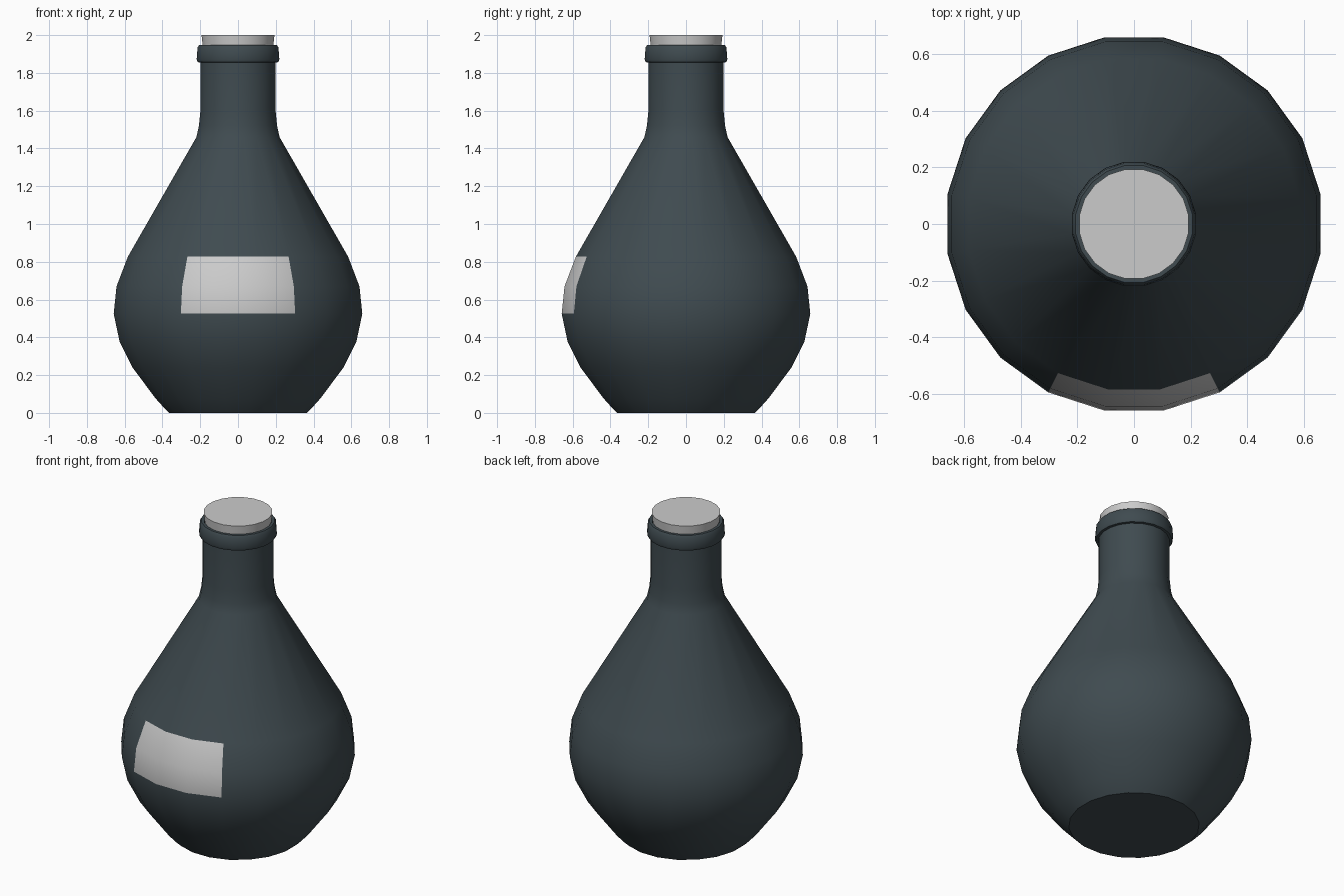
import bpy, bmesh, math

SIDES = 20
cube = bpy.data.objects.get("Cube")
if cube:
    bpy.data.objects.remove(cube, do_unlink=True)


def material(name, rgb):
    m = bpy.data.materials.new(name)
    m.use_nodes = True
    m.diffuse_color = (*rgb, 1)
    m.node_tree.nodes["Principled BSDF"].inputs["Base Color"].default_value = (*rgb, 1)
    return m


glass = material("dark_glass", (0.05, 0.07, 0.08))
pale = material("pale_grey", (0.6, 0.6, 0.6))


def lathe(name, profile, mats, cap_top=False):
    """Revolve (half width, height) points, with a flat side facing front."""
    bm = bmesh.new()
    step = 2 * math.pi / SIDES
    rings = []
    for w, z in profile:
        r = w / math.cos(step / 2)
        rings.append([bm.verts.new((r * math.cos((i + 0.5) * step),
                                    r * math.sin((i + 0.5) * step), z))
                      for i in range(SIDES)])
    for a, b in zip(rings, rings[1:]):
        for i in range(SIDES):
            j = (i + 1) % SIDES
            bm.faces.new((a[i], a[j], b[j], b[i]))
    bm.faces.new(rings[0][::-1])
    if cap_top:
        bm.faces.new(rings[-1])
    mesh = bpy.data.meshes.new(name)
    bm.to_mesh(mesh)
    bm.free()
    for m in mats:
        mesh.materials.append(m)
    ob = bpy.data.objects.new(name, mesh)
    bpy.context.collection.objects.link(ob)
    bpy.ops.object.select_all(action="DESELECT")
    ob.select_set(True)
    bpy.context.view_layer.objects.active = ob
    bpy.ops.object.shade_smooth_by_angle(angle=math.radians(40))
    return ob


# Bottle: belly, shoulder, neck, rolled lip and the inside of the mouth
bottle = lathe("bottle", [
    (0.365, 0), (0.39, 0.025), (0.435, 0.075), (0.557, 0.238), (0.627, 0.378),
    (0.658, 0.525), (0.643, 0.67), (0.583, 0.827), (0.22, 1.46), (0.207, 1.52),
    (0.199, 1.6), (0.199, 1.855), (0.213, 1.857), (0.219, 1.872), (0.214, 1.935),
    (0.206, 1.948), (0.19, 1.948), (0.182, 1.9)], [glass, pale], cap_top=True)

# Label: the three front sides across two rows of the belly
for f in bottle.data.polygons:
    c = f.center
    if 0.53 < c.z < 0.82 and c.y < 0 and abs(c.x) < 0.25:
        f.material_index = 1

# Stopper: slightly tapered, standing just above the lip
lathe("stopper", [(0.18, 1.88), (0.193, 2.0)], [pale], cap_top=True)
